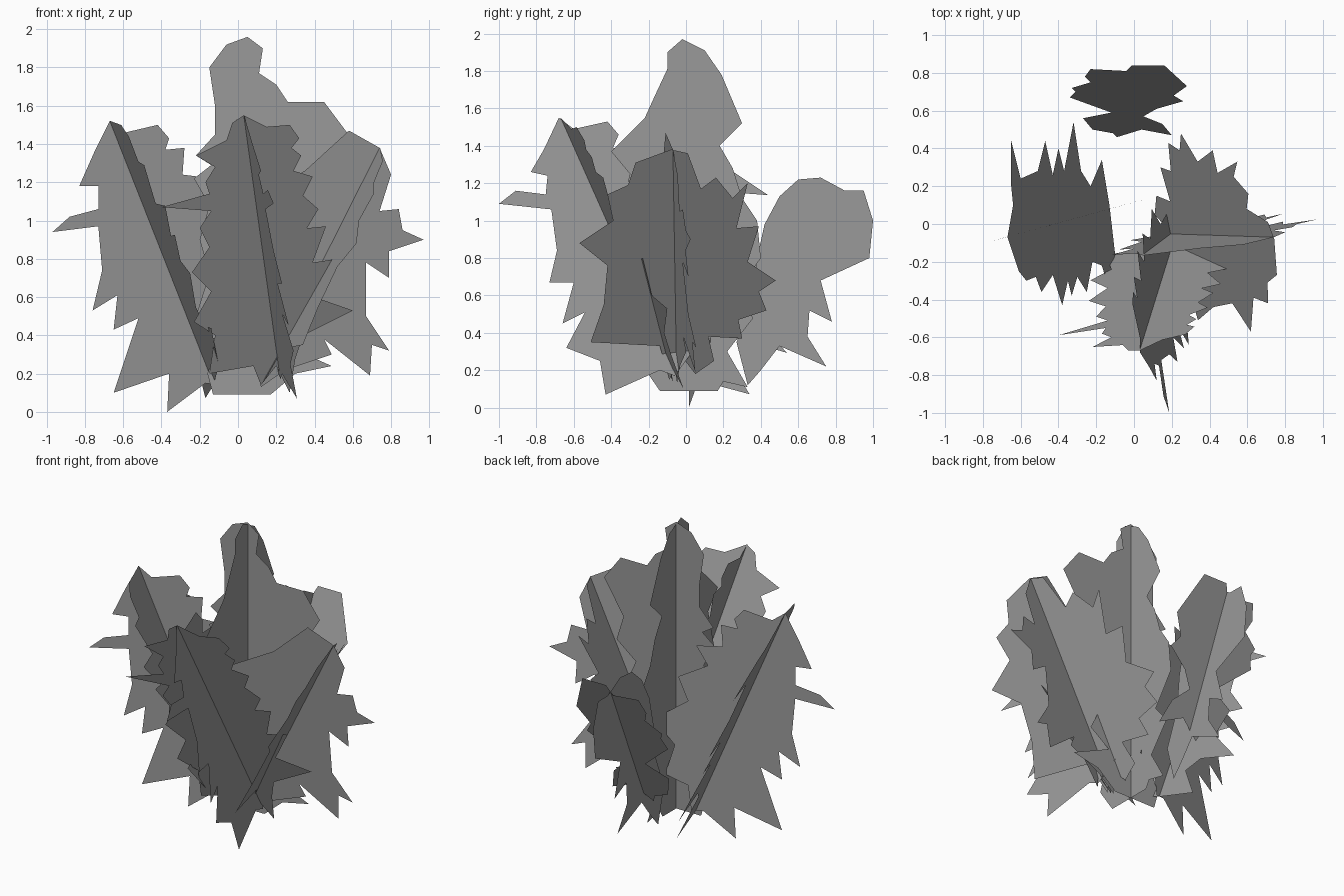
import bpy, bmesh
from mathutils import Vector

# Dark grey leaf colour
grey = bpy.data.materials.new("leaf_grey")
grey.diffuse_color = (.32, .32, .32, 1)


def card(name, view, outline, base, tip, side):
    """Flat jagged leaf card: outline is drawn in one view and projected on the
    plane that holds the stem (base to tip) and the level direction 'side'."""
    base, tip = Vector(base), Vector(tip)
    n = (tip - base).cross(Vector(side))
    a, b = ["xyz".index(c) for c in view]
    c = 3 - a - b
    bm = bmesh.new()
    verts = []
    for u, v in outline:
        p = Vector((0, 0, 0))
        p[a], p[b] = u, v
        p[c] = base[c] - (n[a] * (u - base[a]) + n[b] * (v - base[b])) / n[c]
        verts.append(bm.verts.new(p))
    bm.faces.new(verts)
    bm.normal_update()
    bmesh.ops.triangulate(bm, faces=bm.faces[:], ngon_method='EAR_CLIP')
    me = bpy.data.meshes.new(name)
    bm.to_mesh(me)
    bm.free()
    me.materials.append(grey)
    bpy.context.collection.objects.link(bpy.data.objects.new(name, me))


# Upright centre plant
stem = ((.05, .03, .09), (.05, .03, 1.96))
card("centre_leaf_wide", "xz", [
    (-.13, .09), (.17, .09), (.3, .2), (.49, .24), (.22, .36), (.36, .46), (.28, .62),
    (.42, .8), (.34, .97), (.48, 1.08), (.43, 1.24), (.57, 1.46), (.45, 1.62), (.26, 1.62),
    (.2, 1.71), (.11, 1.77), (.13, 1.9), (.05, 1.96), (-.06, 1.92), (-.15, 1.8),
    (-.12, 1.6), (-.12, 1.45), (-.22, 1.34), (-.14, 1.29), (-.23, 1.22), (-.15, 1.08),
    (-.2, .9), (-.15, .72), (-.22, .5), (-.1, .35), (-.16, .2)], *stem, (1, 0, 0))
card("centre_leaf_deep", "yz", [
    (-.14, .09), (.17, .09), (.2, .14), (.33, .11), (.22, .3), (.36, .48), (.26, .6),
    (.4, .8), (.38, 1.0), (.3, 1.12), (.25, 1.28), (.18, 1.4), (.3, 1.52), (.19, 1.78),
    (.1, 1.91), (-.02, 1.97), (-.1, 1.9), (-.1, 1.81), (-.17, 1.66), (-.22, 1.55),
    (-.4, 1.37), (-.3, 1.25), (-.36, 1.0), (-.25, .8), (-.32, .6), (-.2, .42),
    (-.25, .25)], *stem, (0, 1, 0))

# Left leaning plant
stem = ((-.13, .08, .15), (-.67, -.068, 1.52))
card("left_leaf_upright", "xz", [
    (-.67, 1.52), (-.59, 1.46), (-.42, 1.5), (-.36, 1.43), (-.38, 1.37), (-.28, 1.38),
    (-.29, 1.24), (-.13, 1.22), (-.2, 1.1), (-.02, 1.0), (-.08, .85), (.13, .7), (0, .55),
    (.06, .35), (-.08, .3), (-.1, .14), (-.17, .15), (-.37, 0), (-.36, .2), (-.65, .1),
    (-.52, .49), (-.65, .43), (-.63, .61), (-.76, .53), (-.71, .74), (-.73, .97),
    (-.97, .94), (-.88, 1.02), (-.73, 1.06), (-.73, 1.18), (-.83, 1.18), (-.75, 1.36)],
    *stem, (.965, .263, 0))
card("left_leaf_cross", "xy", [
    (-.65, .44), (-.6, .24), (-.51, .28), (-.47, .44), (-.43, .26), (-.4, .4), (-.37, .28),
    (-.32, .54), (-.28, .28), (-.23, .2), (-.17, .34), (-.13, .1), (-.1, -.16),
    (-.14, -.32), (-.17, -.22), (-.22, -.2), (-.25, -.36), (-.3, -.28), (-.33, -.38),
    (-.35, -.3), (-.38, -.43), (-.43, -.27), (-.49, -.36), (-.52, -.28), (-.57, -.3),
    (-.61, -.25), (-.67, -.07), (-.64, .1), (-.65, .2)], *stem, (-.27, .96, 0))

# Front leaning plant
stem = ((.21, -.09, .25), (.03, -.67, 1.55))
card("front_leaf_upright", "yz", [
    (-.68, 1.55), (-.6, 1.49), (-.42, 1.53), (-.36, 1.46), (-.39, 1.39), (-.28, 1.38),
    (-.3, 1.22), (-.14, 1.18), (-.2, 1.06), (-.05, .98), (-.08, .82), (.08, .65),
    (0, .5), (.05, .32), (-.06, .17), (-.14, .2), (-.43, .07), (-.46, .25), (-.64, .32),
    (-.54, .51), (-.66, .45), (-.6, .67), (-.73, .67), (-.69, .84), (-.72, 1.06), (-1, 1.09),
    (-.91, 1.16), (-.75, 1.14), (-.74, 1.24), (-.83, 1.26), (-.76, 1.38)],
    *stem, (.17, -.98, 0))
card("front_leaf_cross", "xz", [
    (.03, 1.55), (.15, 1.49), (.27, 1.5), (.32, 1.43), (.28, 1.38), (.33, 1.34), (.29, 1.26),
    (.39, 1.23), (.34, 1.13), (.42, 1.06), (.36, .96), (.46, .97), (.39, .78), (.52, .8),
    (.4, .6), (.6, .53), (.34, .4), (.3, .28), (.27, .1), (.2, .24), (.12, .14), (.08, .24),
    (-.15, .2), (-.12, .4), (-.23, .47), (-.14, .63), (-.24, .73), (-.15, .86),
    (-.2, .96), (-.14, 1.05), (-.4, 1.07), (-.15, 1.14), (-.17, 1.2), (-.12, 1.28),
    (-.22, 1.34), (-.06, 1.42), (-.03, 1.51)], *stem, (.97, .26, 0))

# Right leaning plant
stem = ((.12, -.05, .15), (.74, -.07, 1.38))
card("right_leaf_upright", "xz", [
    (.58, 1.47), (.74, 1.38), (.8, 1.24), (.74, 1.05), (.84, 1.06), (.86, .95), (.97, .9),
    (.79, .84), (.79, .7), (.67, .78), (.67, .5), (.79, .32), (.7, .35), (.69, .19),
    (.45, .38), (.49, .3), (.25, .22), (.12, .13), (.1, .25), (-.02, .24), (.04, .42),
    (-.08, .6), (0, .68), (-.12, .8), (0, .92), (.05, 1.1), (.35, 1.26)],
    *stem, (.98, .18, 0))
card("right_leaf_cross", "yz", [
    (-.08, 1.38), (-.27, 1.31), (-.31, 1.19), (-.42, 1.14), (-.39, 1.0), (-.57, .88),
    (-.42, .76), (-.44, .55), (-.51, .35), (-.14, .33), (-.09, .15), (-.02, .27),
    (.05, .18), (.15, .25), (.12, .38), (.3, .37), (.28, .47), (.43, .52), (.39, .62),
    (.48, .68), (.33, .78), (.39, .97), (.27, .96), (.33, 1.2), (.25, 1.12),
    (.16, 1.23), (.08, 1.17), (.01, 1.36)], *stem, (-.25, .97, 0))

# Small back leaning plant
stem = ((-.03, .40, .2), (-.03, .84, 1.22))
card("back_leaf_upright", "yz", [
    (.42, .98), (.5, 1.13), (.6, 1.22), (.72, 1.23), (.85, 1.16), (.95, 1.16), (1, 1),
    (.98, .8), (.72, .68), (.78, .46), (.66, .52), (.65, .38), (.75, .22), (.5, .33), (.4, .2),
    (.33, .12), (.27, .35), (.36, .58), (.38, .8)], *stem, (0, 1, 0))
card("back_leaf_cross", "xy", [
    (-.23, .82), (-.04, .81), (-.01, .84), (.16, .84), (.28, .73), (.21, .68), (.26, .65),
    (.12, .61), (.05, .57), (.15, .53), (.2, .47), (.04, .5), (-.09, .46), (-.11, .48),
    (-.22, .5), (-.27, .56), (-.12, .59), (-.34, .67), (-.31, .7), (-.33, .72),
    (-.23, .75), (-.26, .78)], *stem, (1, 0, 0))
